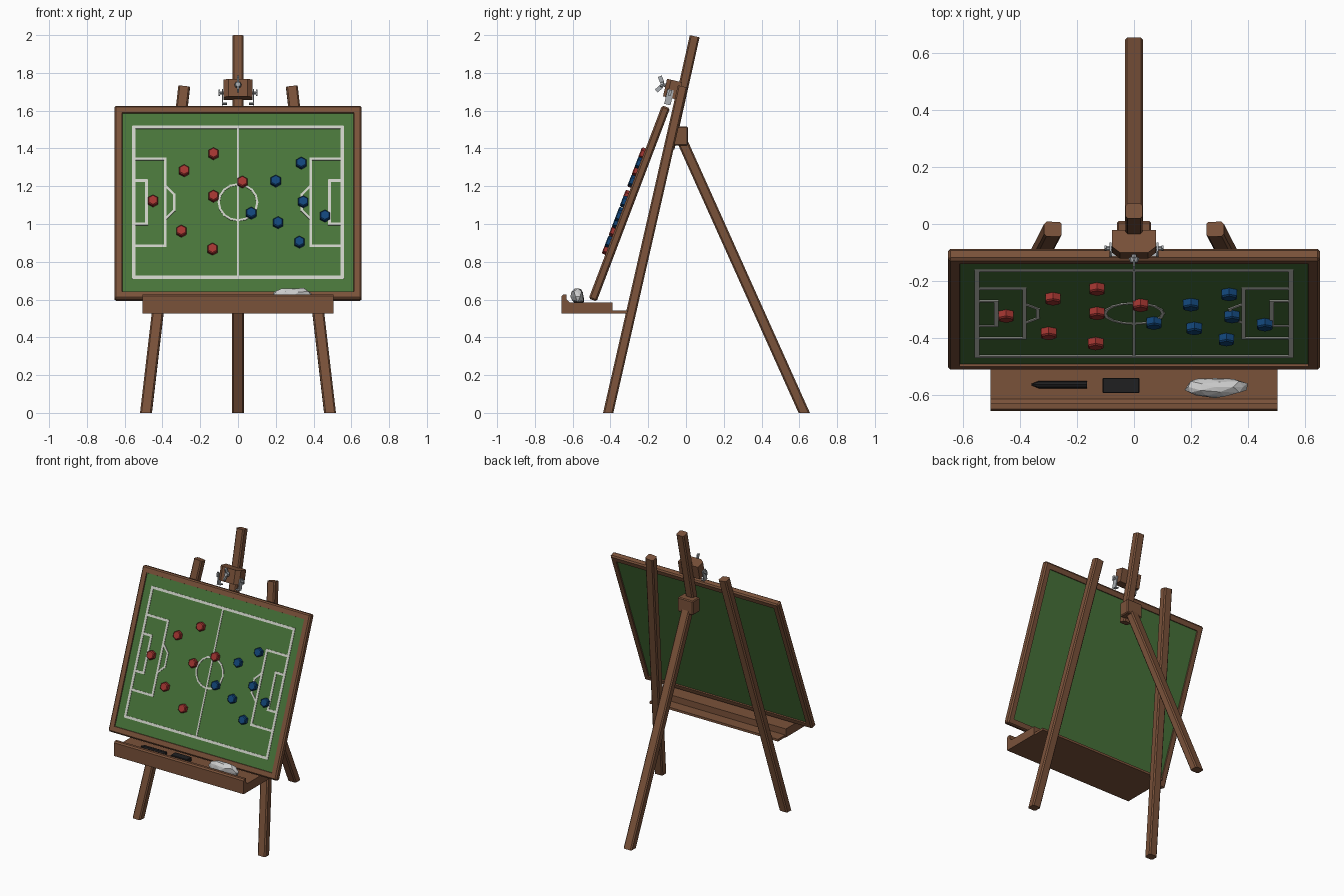
import bpy, bmesh, math, random
from mathutils import Matrix, Vector

old = bpy.data.objects.get("Cube")
if old:
    bpy.data.objects.remove(old, do_unlink=True)


def material(name, r, g, b):
    m = bpy.data.materials.new(name)
    m.use_nodes = True
    m.diffuse_color = (r, g, b, 1)
    m.node_tree.nodes["Principled BSDF"].inputs["Base Color"].default_value = (r, g, b, 1)
    return m


WOOD = material("brown wood", 0.195, 0.084, 0.042)
GREEN = material("green board", 0.065, 0.175, 0.042)
WHITE = material("line white", 0.6, 0.62, 0.56)
RED = material("magnet red", 0.36, 0.035, 0.03)
BLUE = material("magnet blue", 0.006, 0.06, 0.19)
BLACK = material("black plastic", 0.014, 0.014, 0.015)
METAL = material("grey metal", 0.4, 0.42, 0.44)
CLOTH = material("pale cloth", 0.6, 0.6, 0.6)


def finish(bm, name, *mats, space=Matrix()):
    bmesh.ops.recalc_face_normals(bm, faces=bm.faces)
    bm.transform(space)
    mesh = bpy.data.meshes.new(name)
    bm.to_mesh(mesh)
    bm.free()
    for m in mats:
        mesh.materials.append(m)
    ob = bpy.data.objects.new(name, mesh)
    bpy.context.collection.objects.link(ob)
    return ob


def add_box(bm, center, size, turn=Matrix()):
    return bmesh.ops.create_cube(
        bm, size=1, matrix=Matrix.Translation(center) @ turn @ Matrix.Diagonal((*size, 1)))["verts"]


def add_rod(bm, center, radius, length, axis, sides=8, tip=None):
    turn = Vector((0, 0, 1)).rotation_difference(Vector(axis)).to_matrix().to_4x4()
    bmesh.ops.create_cone(bm, cap_ends=True, segments=sides, radius1=radius,
                          radius2=radius if tip is None else tip, depth=length,
                          matrix=Matrix.Translation(center) @ turn)


def bevel(bm, edges, width):
    bmesh.ops.bevel(bm, geom=edges, offset=width, segments=1, affect='EDGES')


def box(name, center, size, mat, chamfer=0, space=Matrix()):
    bm = bmesh.new()
    add_box(bm, center, size)
    if chamfer:
        bevel(bm, bm.edges[:], chamfer)
    return finish(bm, name, mat, space=space)


def beam(name, start, end, width, depth, cut_flat=False):
    """Chamfered bar between two points, optionally cut level with the floor."""
    a, b = Vector(start), Vector(end)
    d = (b - a).normalized()
    x = (Vector((1, 0, 0)) - d * d.x).normalized()
    y = d.cross(x)
    length = (b - a).length
    bm = bmesh.new()
    add_box(bm, (0, 0, length / 2), (width, depth, length))
    bevel(bm, [e for e in bm.edges if abs(e.verts[0].co.z - e.verts[1].co.z) > length / 2], 0.008)
    low = [v for v in bm.verts if v.co.z < length / 2]
    bm.transform(Matrix.Translation(a) @ Matrix((x, y, d)).transposed().to_4x4())
    if cut_flat:
        for v in low:
            v.co -= d * (v.co.z / d.z)
    return finish(bm, name, WOOD)


def prism(name, points, length, axes, mat, space=Matrix()):
    """Extrude a 2D profile; axes maps (u, v, t) to a position."""
    bm = bmesh.new()
    face = bm.faces.new([bm.verts.new(axes(u, v, -length / 2)) for u, v in points])
    move = Vector(axes(0, 0, length)) - Vector(axes(0, 0, 0))
    new = bmesh.ops.extrude_face_region(bm, geom=[face])["geom"]
    bmesh.ops.translate(bm, vec=move, verts=[g for g in new if isinstance(g, bmesh.types.BMVert)])
    return finish(bm, name, mat, space=space)


# Stand: two splayed legs, mast, rear leg, crossbar and hinge block
for side, s in (("left", 1), ("right", -1)):
    beam(side + "_front_leg", (s * 0.487, -0.412, 0), (s * 0.285, -0.018, 1.725), 0.062, 0.053, True)
beam("mast", (0, -0.087, 1.4), (0, 0.046, 1.994), 0.06, 0.053)
beam("rear_leg", (0, 0.626, 0), (0, -0.025, 1.45), 0.064, 0.055, True)
beam("crossbar", (-0.31, -0.077, 1.46), (0.31, -0.077, 1.46), 0.04, 0.065)
box("hinge_block", (0, -0.03, 1.466), (0.12, 0.08, 0.1), WOOD, 0.006)

# Board: framed panel with recessed green faces on both sides
TILT = math.radians(-20.8)
BOARD = Matrix.Translation((0, -0.3, 1.109)) @ Matrix.Rotation(TILT, 4, 'X')
bm = bmesh.new()
add_box(bm, (0, 0, 0), (1.31, 0.045, 1.094))
bevel(bm, bm.edges[:], 0.009)
for sign in (-1, 1):
    panel = [max(bm.faces, key=lambda f: f.normal.y * sign * f.calc_area())]
    bmesh.ops.inset_region(bm, faces=panel, thickness=0.045)
    bmesh.ops.inset_region(bm, faces=panel, thickness=0.002, depth=-0.008)
    panel[0].material_index = 1
finish(bm, "board", WOOD, GREEN, space=BOARD)

# Painted pitch lines
bm = bmesh.new()


def stroke(points, width, closed=False):
    ends = points[1:] + points[:1] if closed else points[1:]
    for (x0, z0), (x1, z1) in zip(points, ends):
        angle = math.atan2(z1 - z0, x1 - x0)
        length = math.hypot(x1 - x0, z1 - z0) + width * 0.9
        add_box(bm, ((x0 + x1) / 2, -0.0155, (z0 + z1) / 2), (length, 0.005, width),
                Matrix.Rotation(-angle, 4, 'Y'))


stroke([(-0.552, -0.425), (0.552, -0.425), (0.552, 0.425), (-0.552, 0.425)], 0.017, True)
stroke([(0, -0.425), (0, 0.425)], 0.011)
ring = [math.tau * i / 16 for i in range(16)]
stroke([(0.102 * math.cos(a), 0.102 * math.sin(a)) for a in ring], 0.011, True)
for s in (-1, 1):
    for inner, half in ((0.385, 0.246), (0.485, 0.123)):
        stroke([(s * 0.552, -half), (s * inner, -half), (s * inner, half), (s * 0.552, half)], 0.015)
    stroke([(s * 0.38, -0.09), (s * 0.338, -0.045), (s * 0.338, 0.045), (s * 0.38, 0.09)], 0.012)
finish(bm, "pitch_lines", WHITE, space=BOARD)

# Hexagonal team magnets, given as x and height
teams = {
    "red": (RED, [(-0.45, 1.13), (-0.285, 1.29), (-0.13, 1.38), (-0.13, 1.155),
                  (0.023, 1.23), (-0.3, 0.97), (-0.135, 0.875)]),
    "blue": (BLUE, [(0.07, 1.065), (0.2, 1.235), (0.335, 1.33), (0.345, 1.125),
                    (0.46, 1.05), (0.212, 1.015), (0.325, 0.912)]),
}
for team, (mat, spots) in teams.items():
    for i, (x, z) in enumerate(spots):
        bm = bmesh.new()
        bmesh.ops.create_cone(bm, cap_ends=True, segments=6, radius1=0.031, radius2=0.031, depth=0.03)
        bevel(bm, [e for e in bm.edges if all(v.co.z > 0 for v in e.verts)], 0.005)
        place = Matrix.Translation((x, -0.028, (z - 1.126) / math.cos(TILT)))
        finish(bm, f"{team}_magnet_{i + 1}", mat,
               space=BOARD @ place @ Matrix.Rotation(math.pi / 2, 4, 'X'))

# Tray with a front lip, and its mounting plate
tray = [(-0.658, 0.525), (-0.39, 0.525), (-0.39, 0.585), (-0.615, 0.585),
        (-0.632, 0.6), (-0.632, 0.628), (-0.65, 0.628), (-0.658, 0.618)]
prism("tray", tray, 1.01, lambda u, v, t: (t, u, v), WOOD)
box("tray_mount", (0, -0.36, 0.533), (1.0, 0.1, 0.016), WOOD)

# Marker, eraser and crumpled cloth lying in the tray
bm = bmesh.new()
add_rod(bm, (-0.25, -0.565, 0.598), 0.013, 0.17, (1, 0, 0))
add_rod(bm, (-0.3475, -0.565, 0.598), 0.013, 0.025, (-1, 0, 0), tip=0.003)
finish(bm, "marker", BLACK)
box("eraser", (-0.046, -0.568, 0.599), (0.13, 0.054, 0.028), BLACK, 0.003)
random.seed(4)
bm = bmesh.new()
bmesh.ops.create_icosphere(bm, subdivisions=2, radius=1)
for v in bm.verts:
    v.co *= random.uniform(0.8, 1.1)
    v.co = Vector((0.285 + v.co.x * 0.115, -0.573 + v.co.y * 0.037, max(0.586, 0.615 + v.co.z * 0.05)))
finish(bm, "cloth", CLOTH)

# Clamp on the mast, leaning with it
CLAMP = Matrix.Translation((0, -0.07, 1.713)) @ Matrix.Rotation(math.radians(-13), 4, 'X')
outline = [(-0.078, 0.04), (0.078, 0.04), (0.078, -0.02), (0.05, -0.042), (-0.05, -0.042), (-0.078, -0.02)]
prism("clamp_block", outline, 0.095, lambda u, v, t: (u, v, t), WOOD, CLAMP)

# Wing screw on the clamp front
bm = bmesh.new()
add_rod(bm, (0, -0.05, 0.012), 0.009, 0.03, (0, -1, 0))
add_rod(bm, (0, -0.062, 0.012), 0.019, 0.016, (0, -1, 0), tip=0.013)
for s in (-1, 1):
    add_box(bm, (0, -0.073, 0.012 + s * 0.026), (0.008, 0.022, 0.034), Matrix.Rotation(s * 0.6, 4, 'X'))
finish(bm, "wing_screw", METAL, space=CLAMP)

# Side clips that grip the board's top edge
for side, s in (("left", 1), ("right", -1)):
    bm = bmesh.new()
    add_box(bm, (s * 0.082, -0.01, -0.045), (0.007, 0.034, 0.08))
    add_box(bm, (s * 0.072, -0.01, -0.08), (0.026, 0.034, 0.007))
    add_rod(bm, (s * 0.088, -0.01, -0.022), 0.008, 0.03, (s, 0, 0))
    add_box(bm, (s * 0.1, -0.01, -0.022), (0.007, 0.012, 0.032))
    finish(bm, side + "_clip", METAL, space=CLAMP)
